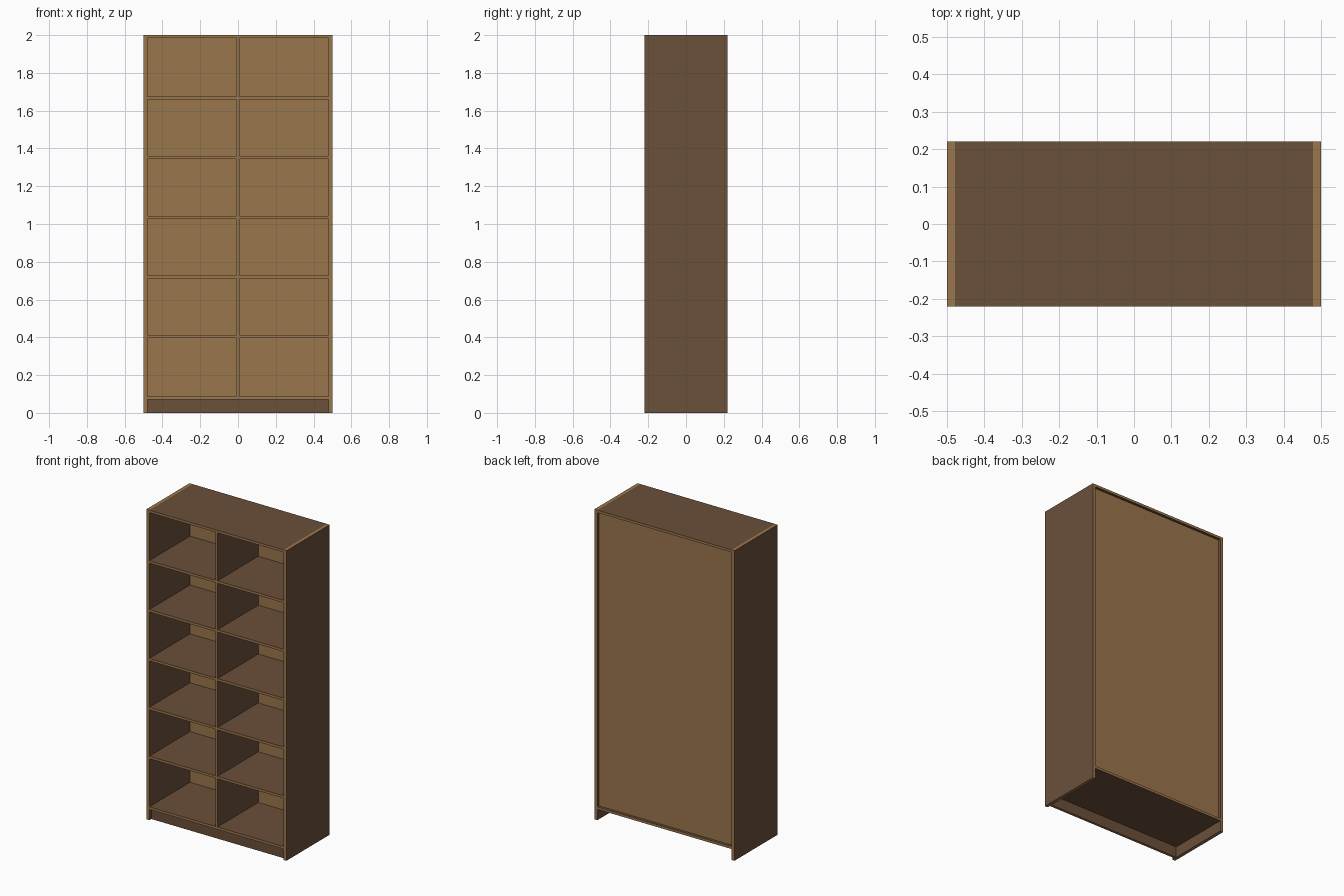
import bpy, bmesh

if "Cube" in bpy.data.objects:
    bpy.data.objects.remove(bpy.data.objects["Cube"])


def material(name, rgb):
    m = bpy.data.materials.new(name)
    m.diffuse_color = (*rgb, 1.0)
    m.use_nodes = True
    m.node_tree.nodes["Principled BSDF"].inputs["Base Color"].default_value = m.diffuse_color
    return m


LIGHT = material("light wood edge", (0.323, 0.181, 0.072))
DARK = material("dark wood face", (0.147, 0.080, 0.042))


def panel(name, x, y, z, all_light=False):
    """Board from (min, max) ranges: wide faces dark, thin edges light."""
    ranges = (x, y, z)
    size = [b - a for a, b in ranges]
    mid = [(a + b) / 2 for a, b in ranges]
    thin = size.index(min(size))
    bm = bmesh.new()
    bmesh.ops.create_cube(bm, size=1)
    bm.normal_update()
    for f in bm.faces:
        wide = abs(f.normal[thin]) > 0.5
        f.material_index = 1 if wide and not all_light else 0
    bmesh.ops.scale(bm, vec=size, verts=bm.verts)
    bmesh.ops.translate(bm, vec=mid, verts=bm.verts)
    me = bpy.data.meshes.new(name)
    bm.to_mesh(me)
    bm.free()
    me.materials.append(LIGHT)
    me.materials.append(DARK)
    ob = bpy.data.objects.new(name, me)
    bpy.context.collection.objects.link(ob)
    return ob


W, D, H = 0.5, 0.22, 2.0      # half width, half depth, height
INNER = 0.479                 # inner face of the sides
T = 0.016                     # board thickness
BACK = 0.203                  # rear face of the recessed back panel
BACK_IN = BACK - 0.008        # front face of the back panel
FLOOR = 0.07                  # underside of the bottom board
DEPTH = (-D, D)

# Outer carcass
panel("left_side", (-W, -INNER), DEPTH, (0, H))
panel("right_side", (INNER, W), DEPTH, (0, H))
panel("top_board", (-INNER, INNER), DEPTH, (H - T, H))
panel("bottom_board", (-INNER, INNER), DEPTH, (FLOOR, FLOOR + T))
panel("back_panel", (-INNER, INNER), (BACK_IN, BACK), (FLOOR + T, H - T), all_light=True)
panel("kick_board", (-INNER, INNER), (-D + 0.02, -D + 0.02 + T), (0, FLOOR))

# Central divider
panel("divider", (-T / 2, T / 2), (-D, BACK_IN), (FLOOR + T, H - T))

# Shelves in both bays
for i in range(5):
    z = 0.405 + i * 0.3153
    for side, x in (("left", (-INNER, -T / 2)), ("right", (T / 2, INNER))):
        panel(f"{side}_shelf_{i + 1}", x, (-D, BACK_IN), (z - T / 2, z + T / 2))
